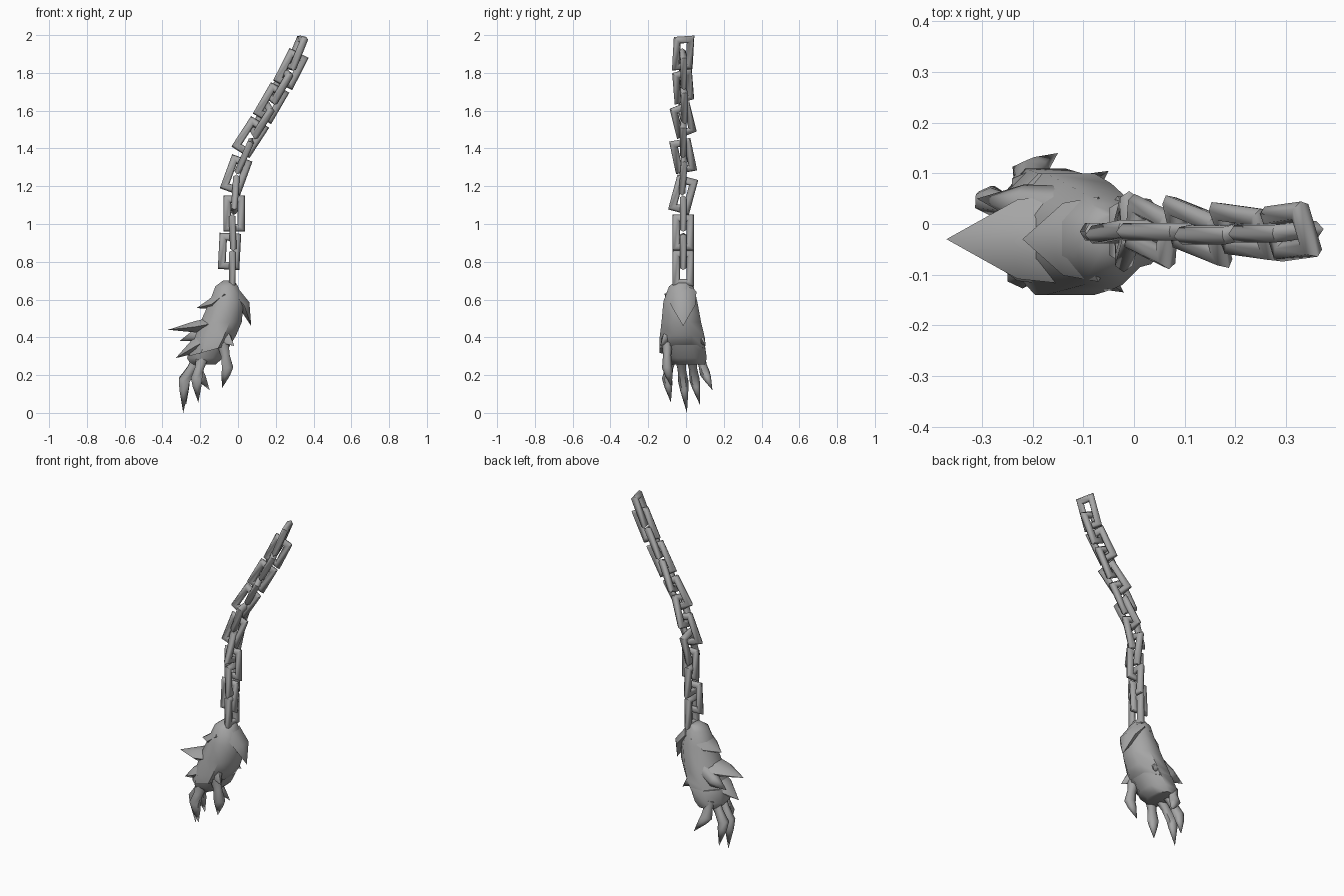
import bpy, bmesh
from math import cos, sin, pi, radians
from mathutils import Vector, Matrix

cube = bpy.data.objects.get("Cube")
if cube:
    bpy.data.objects.remove(cube)

grey = bpy.data.materials.new("plain_grey")
grey.use_nodes = True
grey.diffuse_color = (0.38, 0.38, 0.38, 1)
grey.node_tree.nodes["Principled BSDF"].inputs["Base Color"].default_value = (0.38, 0.38, 0.38, 1)


def finish(name, bm, angle):
    bmesh.ops.recalc_face_normals(bm, faces=bm.faces)
    mesh = bpy.data.meshes.new(name)
    bm.to_mesh(mesh)
    bm.free()
    mesh.materials.append(grey)
    ob = bpy.data.objects.new(name, mesh)
    bpy.context.collection.objects.link(ob)
    bpy.ops.object.select_all(action="DESELECT")
    bpy.context.view_layer.objects.active = ob
    ob.select_set(True)
    bpy.ops.object.shade_smooth_by_angle(angle=radians(angle))


def bridge(bm, a, b):
    n = len(a)
    for i in range(n):
        bm.faces.new((a[i], a[(i + 1) % n], b[(i + 1) % n], b[i]))


def link(name, matrix, half_w=0.037, half_h=0.076, r=0.02, sides=6):
    """Rectangular link with mitred corners."""
    bm = bmesh.new()
    rings = []
    for sx, sz in ((1, 1), (-1, 1), (-1, -1), (1, -1)):
        ring = []
        for k in range(sides):
            a = 2 * pi * k / sides
            p = Vector((sx * (half_w + r * cos(a)), r * sin(a), sz * (half_h + r * cos(a))))
            ring.append(bm.verts.new(matrix @ p))
        rings.append(ring)
    for i in range(4):
        bridge(bm, rings[i], rings[(i + 1) % 4])
    finish(name, bm, 75)


def loft(name, rows, sides=8):
    """Rows: z, x min, x max, y min, y max, and slope of the ring along x."""
    bm = bmesh.new()
    rings = []
    for z, x0, x1, y0, y1, slope in rows:
        ring = []
        for k in range(sides):
            a = 2 * pi * (k + 0.5) / sides
            c, s = cos(a) * 1.08, sin(a) * 1.08
            x = (x0 + x1) / 2 + c * (x1 - x0) / 2
            y = (y0 + y1) / 2 + s * (y1 - y0) / 2
            ring.append(bm.verts.new((x, y, z + slope * c)))
        rings.append(ring)
    for a, b in zip(rings, rings[1:]):
        bridge(bm, a, b)
    bm.faces.new(rings[0])
    bm.faces.new(rings[-1])
    finish(name, bm, 50)


def tapered(name, path, radii, flat, sides=6):
    """Tube along a path that ends in a point; flat scales its width across y."""
    pts = [Vector(p) for p in path]
    bm = bmesh.new()
    rings = []
    for i, r in enumerate(radii):
        d = (pts[i + 1] - pts[max(i - 1, 0)]).normalized()
        u = Vector((0, 1, 0))
        u = (u - d * u.dot(d)).normalized()
        v = d.cross(u)
        rings.append([bm.verts.new(pts[i] + u * r * flat * cos(2 * pi * k / sides)
                                   + v * r * sin(2 * pi * k / sides)) for k in range(sides)])
    for a, b in zip(rings, rings[1:]):
        bridge(bm, a, b)
    tip = bm.verts.new(pts[-1])
    for k in range(sides):
        bm.faces.new((rings[-1][k], rings[-1][(k + 1) % sides], tip))
    bm.faces.new(rings[0])
    finish(name, bm, 65)


# Chain: x, z, lean towards x, lean towards y, twist
chain = [(-0.03, 0.765, 0, 0, 0), (-0.045, 0.855, 3, 0, 0), (-0.028, 0.955, -2, 0, 0),
         (-0.02, 1.055, 0, 0, 0), (-0.015, 1.155, 4, 15, 0), (-0.01, 1.26, 20, 4, 0),
         (0.035, 1.36, 24, -11, 0), (0.065, 1.46, 33, 0, 0), (0.125, 1.55, 32, -12, 22),
         (0.175, 1.64, 30, 0, 10), (0.22, 1.73, 30, -4, 25), (0.28, 1.82, 27, 0, 5),
         (0.31, 1.905, 22, 3, 17)]
for i, (x, z, lean, roll, twist) in enumerate(chain):
    turn = twist + (90 if i % 2 == 0 else 0)
    m = (Matrix.Translation((x, -0.015, z)) @ Matrix.Rotation(radians(lean), 4, "Y")
         @ Matrix.Rotation(radians(-roll), 4, "X") @ Matrix.Rotation(radians(turn), 4, "Z"))
    link("chain_link_%02d" % (i + 1), m)

# Furry forearm, slanting towards the right as it goes down
loft("forearm", [
    (0.70, -0.08, -0.02, -0.05, 0.02, 0),
    (0.67, -0.12, 0.00, -0.09, 0.04, 0),
    (0.59, -0.15, 0.03, -0.12, 0.06, 0),
    (0.48, -0.20, 0.02, -0.13, 0.08, 0),
    (0.39, -0.24, -0.01, -0.14, 0.10, 0.02),
    (0.33, -0.26, -0.04, -0.14, 0.10, 0.03)])
loft("palm", [
    (0.36, -0.25, -0.04, -0.12, 0.10, 0.0),
    (0.29, -0.27, -0.08, -0.11, 0.11, 0.0),
    (0.255, -0.25, -0.12, -0.08, 0.10, 0.0)])

# Pointed fur tufts: path, base radius, sideways stretch
tufts = [
    ("shoulder_flap", (-0.03, -0.02, 0.64), (0.033, -0.015, 0.57), (0.07, -0.015, 0.46), 0.042, 1.8),
    ("upper_tuft", (-0.07, -0.03, 0.63), (-0.14, -0.03, 0.575), (-0.22, -0.03, 0.555), 0.04, 2.1),
    ("middle_tuft", (-0.10, -0.03, 0.48), (-0.23, -0.03, 0.455), (-0.37, -0.03, 0.44), 0.04, 2.3),
    ("side_tuft", (-0.13, 0.03, 0.46), (-0.22, 0.04, 0.41), (-0.31, 0.05, 0.38), 0.045, 1.0),
    ("lower_tuft", (-0.12, -0.04, 0.41), (-0.23, -0.04, 0.35), (-0.33, -0.04, 0.29), 0.05, 1.7),
    ("front_hem_tuft", (-0.10, -0.09, 0.42), (-0.06, -0.11, 0.39), (-0.02, -0.135, 0.355), 0.04, 0.6),
    ("back_hem_tuft", (-0.12, 0.06, 0.42), (-0.09, 0.08, 0.39), (-0.05, 0.105, 0.355), 0.04, 0.6)]
for name, base, mid, tip, r, flat in tufts:
    tapered(name, [base, mid, tip], [r, r * 0.85], flat)

# Fingers with hooked claws
fingers = [
    ("front_finger", (-0.19, -0.08, 0.29), (-0.22, -0.10, 0.18), (-0.21, -0.08, 0.055)),
    ("second_finger", (-0.21, -0.03, 0.29), (-0.285, -0.015, 0.17), (-0.29, 0.005, 0.0)),
    ("third_finger", (-0.21, 0.03, 0.29), (-0.285, 0.045, 0.175), (-0.275, 0.075, 0.04)),
    ("back_finger", (-0.21, 0.075, 0.30), (-0.21, 0.10, 0.21), (-0.15, 0.14, 0.12)),
    ("thumb", (-0.08, -0.10, 0.37), (-0.055, -0.10, 0.24), (-0.085, -0.075, 0.13))]
for name, base, knuckle, tip in fingers:
    b, k, t = Vector(base), Vector(knuckle), Vector(tip)
    tapered(name, [b, b.lerp(k, 0.5), k, k.lerp(t, 0.3), t], [0.036, 0.027, 0.034, 0.027], 0.8)
